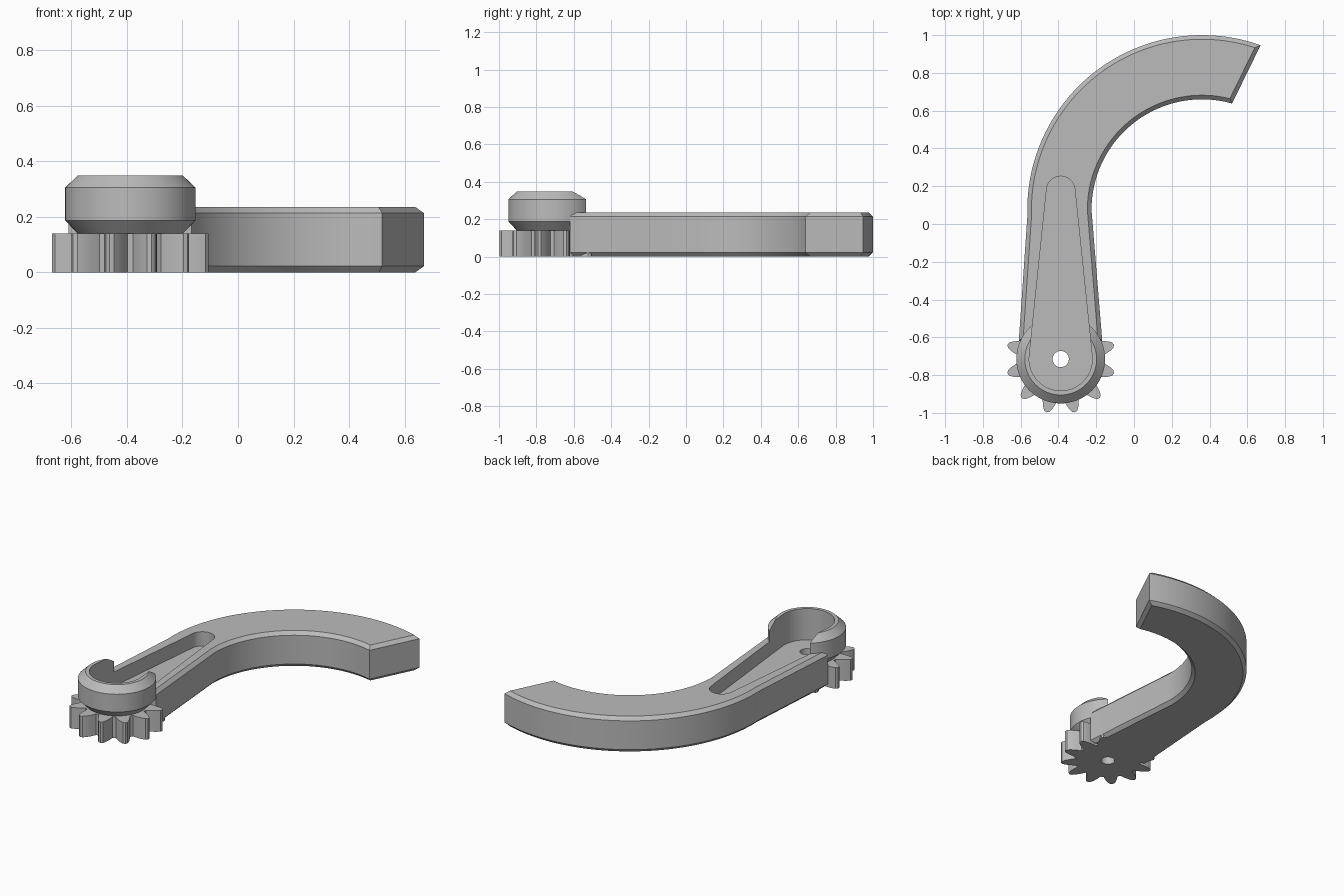
import bpy
import bmesh
from math import sin, cos, pi, radians
from mathutils import Vector

if "Cube" in bpy.data.objects:
    bpy.data.objects.remove(bpy.data.objects["Cube"])

grey = bpy.data.materials.new("plain grey")
grey.use_nodes = True
COLOUR = (0.5, 0.5, 0.5, 1)
grey.diffuse_color = COLOUR
grey.node_tree.nodes["Principled BSDF"].inputs["Base Color"].default_value = COLOUR

PIVOT = Vector((-0.388, -0.715))
FLOOR = 0.14          # pocket floor and gear top
ARM_TOP = 0.235
CHAMFER = 0.022


def arc(centre, radius, start, end, steps):
    """Points on an arc, angles in degrees."""
    angles = [radians(start + (end - start) * i / steps) for i in range(steps + 1)]
    return [Vector((centre[0] + radius * cos(a), centre[1] + radius * sin(a))) for a in angles]


def inset(outline, amount):
    """Mitred inward offset of a counter-clockwise outline."""
    result = []
    for i, p in enumerate(outline):
        d1 = (p - outline[i - 1]).normalized()
        d2 = (outline[(i + 1) % len(outline)] - p).normalized()
        n1, n2 = Vector((-d1.y, d1.x)), Vector((-d2.y, d2.x))
        result.append(p + (n1 + n2) * amount / (1 + n1.dot(n2)))
    return result


def loft(name, layers):
    """Solid through (outline, z) layers, capped at both ends."""
    bm = bmesh.new()
    rings = [[bm.verts.new((p.x, p.y, z)) for p in pts] for pts, z in layers]
    for low, high in zip(rings, rings[1:]):
        for i in range(len(low)):
            bm.faces.new((low[i - 1], low[i], high[i], high[i - 1]))
    bm.faces.new(rings[0][::-1])
    bm.faces.new(rings[-1])
    bmesh.ops.recalc_face_normals(bm, faces=bm.faces)
    mesh = bpy.data.meshes.new(name)
    bm.to_mesh(mesh)
    bm.free()
    obj = bpy.data.objects.new(name, mesh)
    obj.data.materials.append(grey)
    bpy.context.collection.objects.link(obj)
    return obj


def cut(obj, cutter):
    mod = obj.modifiers.new("cut", "BOOLEAN")
    mod.operation = "DIFFERENCE"
    mod.solver = "EXACT"
    mod.object = cutter
    bpy.context.view_layer.objects.active = obj
    bpy.ops.object.modifier_apply(modifier=mod.name)


def circle(radius, steps=64):
    return arc(PIVOT, radius, 0, 360, steps)[:-1]


# Curved arm: tapered straight part running into a wide hook, chamfered all round
bend = (0.36, 0.075)
outline = [Vector((-0.61, -0.62)), Vector((-0.168, -0.62))]
outline += arc(bend, 0.585, 180, 74.2, 40)
outline += arc(bend, 0.925, 70.4, 182, 48)
arm = loft("curved_arm", [
    (inset(outline, CHAMFER), 0), (outline, CHAMFER),
    (outline, ARM_TOP - CHAMFER), (inset(outline, CHAMFER), ARM_TOP)])

# Round head with chamfered rims
head = loft("head_ring", [
    (circle(0.19), FLOOR), (circle(0.235), 0.187),
    (circle(0.235), 0.305), (circle(0.19), 0.348)])

# Twelve-tooth gear under the head
tooth = [(0.2, -0.043), (0.235, -0.036), (0.265, -0.026), (0.285, -0.015), (0.292, 0)]
tooth += [(r, -w) for r, w in tooth[-2::-1]]
gear_outline = []
for k in range(12):
    a = radians(15 + 30 * k)
    gear_outline += [PIVOT + Vector((r * cos(a) - w * sin(a), r * sin(a) + w * cos(a)))
                     for r, w in tooth]
gear = loft("gear", [(gear_outline, 0), (gear_outline, FLOOR)])

# Teardrop pocket through the head and into the arm, and the axle hole
slot = arc(PIVOT, 0.167, 174.2, 365.8, 40) + arc((PIVOT.x, 0.178), 0.075, 5.8, 174.2, 24)
pocket = loft("pocket_cutter", [(slot, FLOOR), (slot, 0.5)])
# The head is cut right through, leaving an open ring
through = loft("head_cutter", [(slot, 0.05), (slot, 0.5)])
hole = loft("hole_cutter", [(circle(0.043, 32), -0.1), (circle(0.043, 32), 0.3)])
cut(arm, pocket)
cut(head, through)
cut(gear, hole)
for helper in (pocket, through, hole):
    bpy.data.objects.remove(helper)

# Smooth curved walls, crisp edges
for obj in (arm, head, gear):
    bpy.ops.object.select_all(action="DESELECT")
    obj.select_set(True)
    bpy.context.view_layer.objects.active = obj
    bpy.ops.object.shade_smooth_by_angle(angle=radians(25))
